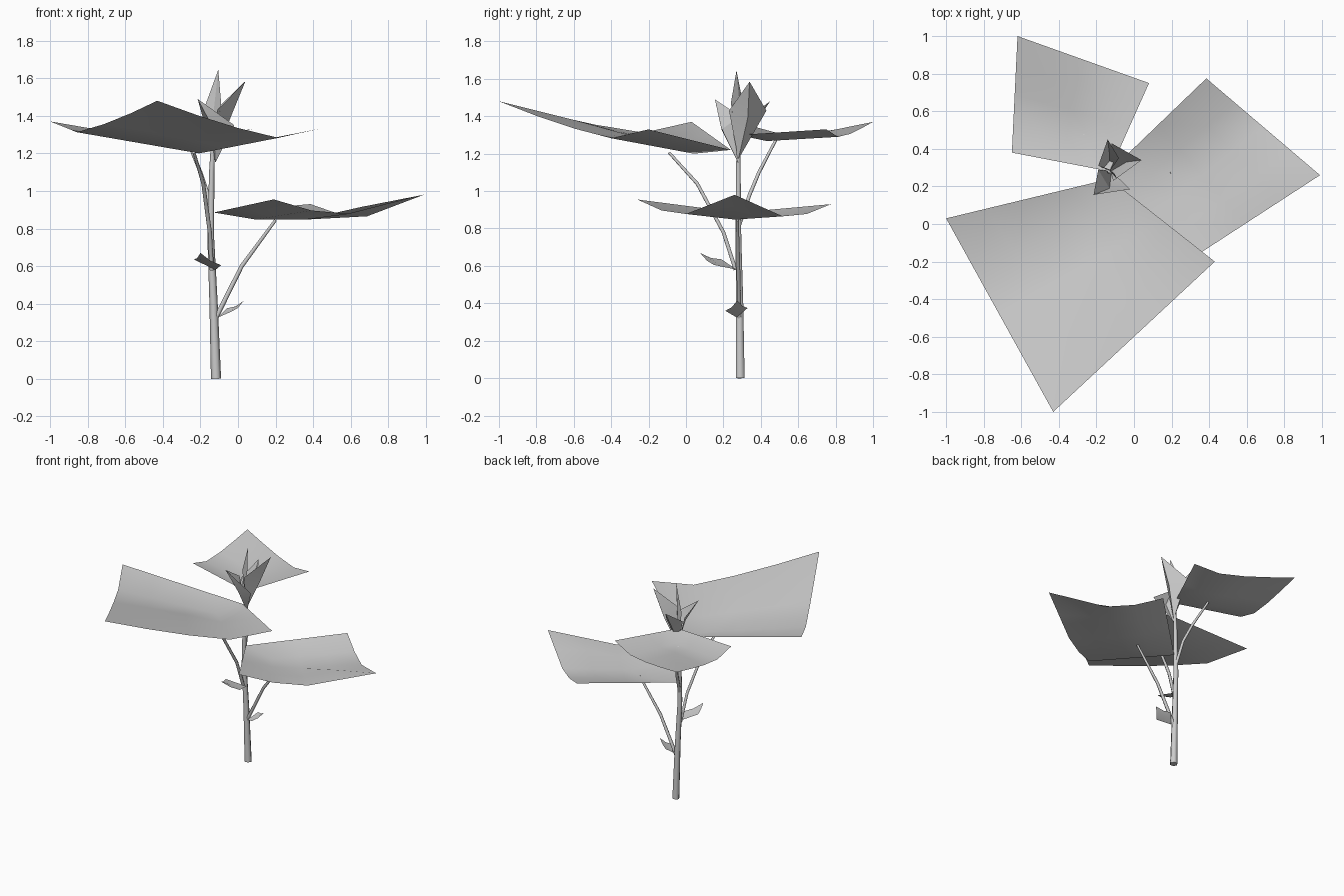
import bpy
from mathutils import Vector

if "Cube" in bpy.data.objects:
    bpy.data.objects.remove(bpy.data.objects["Cube"])

mat = bpy.data.materials.new("plain grey")
mat.use_nodes = True
GREY = (0.6, 0.6, 0.6, 1)
mat.diffuse_color = GREY
mat.node_tree.nodes["Principled BSDF"].inputs["Base Color"].default_value = GREY


def add(name, verts, faces, angle=0.6):
    me = bpy.data.meshes.new(name)
    me.from_pydata(verts, [], faces)
    me.materials.append(mat)
    ob = bpy.data.objects.new(name, me)
    bpy.context.collection.objects.link(ob)
    bpy.ops.object.select_all(action="DESELECT")
    bpy.context.view_layer.objects.active = ob
    ob.select_set(True)
    bpy.ops.object.shade_smooth_by_angle(angle=angle)
    return ob


def leaf(name, base, left, right, tip, sag):
    """Four-cornered sheet, hollowed towards its two outer edges."""
    b, l, r, t = map(Vector, (base, left, right, tip))
    n = len(sag) - 1
    verts = []
    for i in range(n + 1):
        for j in range(n + 1):
            u, v = i / n, j / n
            p = b.lerp(l, u).lerp(r.lerp(t, u), v)
            p.z -= sag[min(i, j)]
            verts.append(p)
    faces = []
    for i in range(n):
        for j in range(n):
            a = i * (n + 1) + j
            faces.append((a, a + n + 1, a + n + 2, a + 1))
    return add(name, verts, faces)


def stalk(name, path, radii, sides=6):
    """Tapered tube with capped ends along a path."""
    pts = [Vector(p) for p in path]
    verts, faces = [], []
    for k, p in enumerate(pts):
        d = pts[min(k + 1, len(pts) - 1)] - pts[max(k - 1, 0)]
        side = d.cross(Vector((0, 1, 0))).normalized()
        from math import cos, sin, tau
        up = d.cross(side).normalized()
        for s in range(sides):
            a = tau * s / sides
            verts.append(p + radii[k] * (cos(a) * side + sin(a) * up))
    for k in range(len(pts) - 1):
        for s in range(sides):
            a, b = k * sides + s, k * sides + (s + 1) % sides
            faces.append((a, b, b + sides, a + sides))
    faces.append(tuple(reversed(range(sides))))
    faces.append(tuple(range(len(verts) - sides, len(verts))))
    return add(name, verts, faces, 1.1)


def petal(name, base, side_a, mid, side_b, tip):
    """Kite folded along its midrib."""
    return add(name, [base, side_a, mid, side_b, tip],
               [(0, 2, 1), (0, 3, 2), (1, 2, 4), (2, 3, 4)], 0.3)


# Large leaves
leaf("front_leaf", (-.13, .24, 1.22), (-1, .03, 1.37), (.43, -.2, 1.33),
     (-.43, -1, 1.48), (0, .085, .07, .04, 0))
leaf("side_leaf", (-.13, .28, .885), (.19, -.26, .955), (.385, .775, .93),
     (.99, .26, .98), (0, .065, .09, .045, 0))
leaf("back_leaf", (-.13, .28, 1.3), (.08, .75, 1.33), (-.65, .38, 1.34),
     (-.62, 1, 1.37), (0, .05, .045, .025, 0))

# Small leaves low on the stem
leaf("upper_leaflet", (-.12, .27, .58), (-.235, .19, .635), (-.09, .15, .605),
     (-.2, .075, .67), (0, .01, 0))
leaf("lower_leaflet", (-.11, .27, .325), (-.03, .21, .36), (-.06, .33, .375),
     (.03, .275, .415), (0, .01, 0))

# Main stem and leaf stalks
stalk("main_stem", [(-.117, .29, 0), (-.13, .287, .4), (-.145, .28, .75),
                    (-.14, .28, 1.1), (-.13, .28, 1.3)],
      (.027, .022, .018, .014, .011))
stalk("front_stalk", [(-.14, .265, .58), (-.15, .2, .78), (-.185, .06, 1.04),
                      (-.235, -.09, 1.205)], (.012, .011, .01, .008))
stalk("side_stalk", [(-.12, .285, .32), (.02, .28, .6), (.2, .275, .845)],
      (.013, .011, .008))
stalk("back_stalk", [(-.145, .285, .82), (-.16, .34, .98), (-.2, .39, 1.1),
                     (-.27, .48, 1.272)], (.012, .011, .01, .008))

# Flower bud
petal("top_petal", (-.13, .28, 1.2), (-.18, .31, 1.44), (-.13, .29, 1.42),
      (-.09, .24, 1.47), (-.105, .27, 1.645))
petal("side_petal", (-.125, .28, 1.17), (-.12, .43, 1.43), (-.04, .33, 1.39),
      (-.11, .23, 1.43), (.04, .34, 1.585))
petal("front_petal", (-.12, .28, 1.15), (-.02, .185, 1.35), (-.13, .19, 1.33),
      (-.19, .29, 1.4), (-.215, .155, 1.49))
petal("back_petal", (-.13, .28, 1.19), (-.19, .31, 1.38), (-.13, .37, 1.36),
      (-.08, .35, 1.38), (-.14, .45, 1.48))
